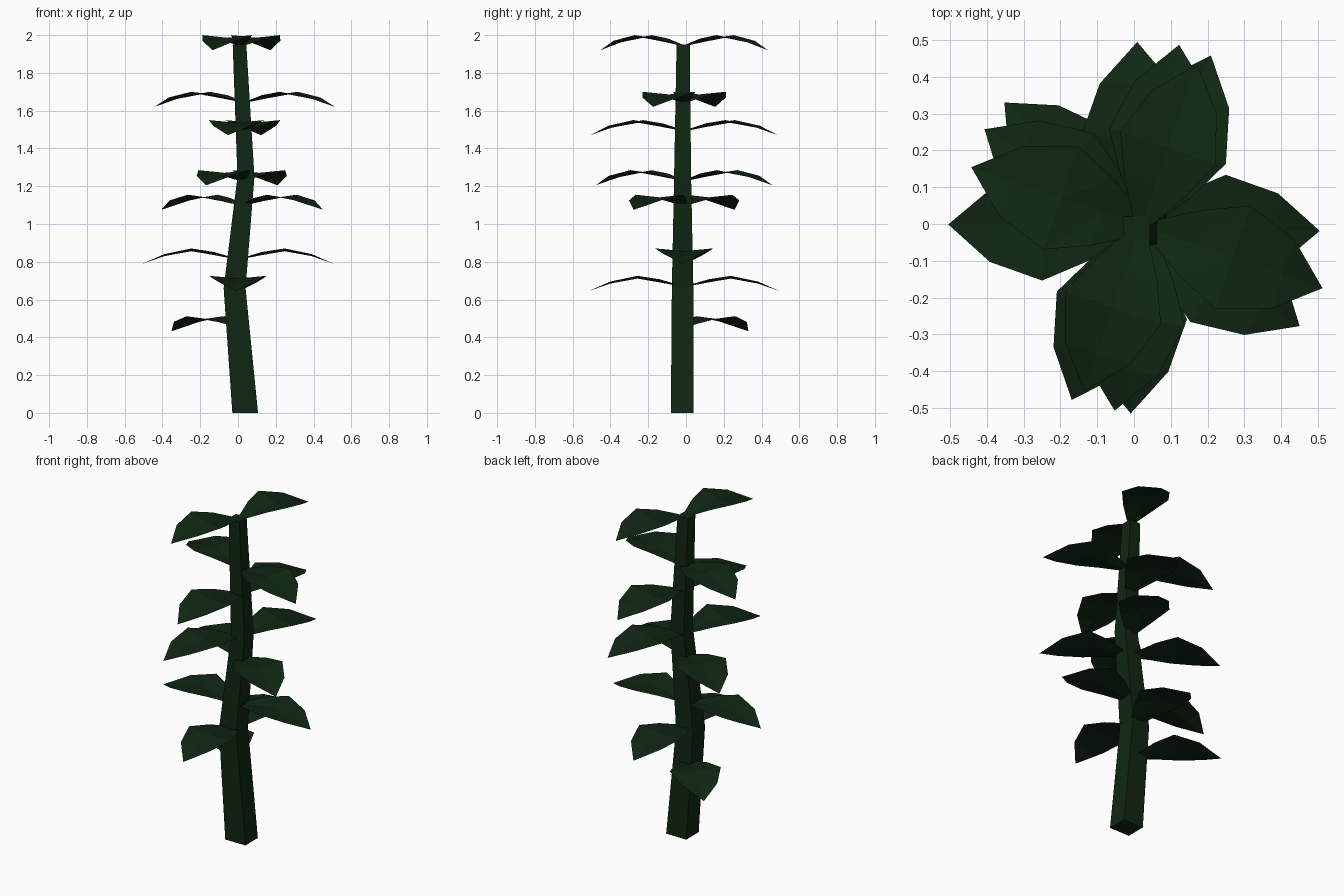
import bpy, bmesh
from math import radians, cos, sin

old = bpy.data.objects.get("Cube")
if old:
    bpy.data.objects.remove(old, do_unlink=True)

green = bpy.data.materials.new("dark green")
green.use_nodes = True
green.diffuse_color = (0.005, 0.02, 0.006, 1)
green.node_tree.nodes["Principled BSDF"].inputs["Base Color"].default_value = green.diffuse_color


def add_object(name, bm):
    bmesh.ops.recalc_face_normals(bm, faces=bm.faces)
    mesh = bpy.data.meshes.new(name)
    bm.to_mesh(mesh)
    bm.free()
    mesh.materials.append(green)
    obj = bpy.data.objects.new(name, mesh)
    bpy.context.collection.objects.link(obj)
    return obj


# Stem: four-sided, tapering and bending; sections are x, y, z, half width, half depth
sections = [(0.038, -0.02, 0, 0.068, 0.06), (-0.018, -0.018, 0.66, 0.058, 0.057),
            (0.042, -0.018, 1.25, 0.045, 0.045), (0.008, -0.015, 1.95, 0.036, 0.035)]
bm = bmesh.new()
rings = [[bm.verts.new((x + sx * w, y + sy * d, z))
          for sx, sy in ((-1, -1), (1, -1), (1, 1), (-1, 1))]
         for x, y, z, w, d in sections]
for low, high in zip(rings, rings[1:]):
    for i in range(4):
        j = (i + 1) % 4
        bm.faces.new((low[i], low[j], high[j], high[i]))
bm.faces.new(rings[0])
bm.faces.new(rings[-1])
add_object("stem", bm)

# Leaf rows: distance from stem axis, half width, edge drop, midrib drop
LEAF_ROWS = [(0.02, 0.03, 0.05, 0.055), (0.13, 0.096, 0.018, 0.034),
             (0.247, 0.148, 0, 0.014), (0.39, 0.1, 0.03, 0.04)]
LEAF_TIP = (0.505, 0.08)


def add_leaf(name, x, z, angle, scale):
    """Arched, pointed leaf folded slightly along its midrib."""
    bm = bmesh.new()
    c, s = cos(radians(angle)), sin(radians(angle))

    def vert(r, side, drop):
        r, side = r * scale, side * scale
        return bm.verts.new((x + r * c - side * s, -0.01 + r * s + side * c, z - drop))

    rows = [(vert(r, -w, edge), vert(r, 0, mid), vert(r, w, edge))
            for r, w, edge, mid in LEAF_ROWS]
    tip = vert(LEAF_TIP[0], 0, LEAF_TIP[1])
    for a, b in zip(rows, rows[1:]):
        for i in range(2):
            bm.faces.new((a[i], b[i], b[i + 1]))
            bm.faces.new((a[i], b[i + 1], a[i + 1]))
    for i in range(2):
        bm.faces.new((rows[-1][i], tip, rows[-1][i + 1]))
    leaf = add_object(name, bm)
    # Keep the upper side of the blade facing up
    if sum(p.normal.z for p in leaf.data.polygons) < 0:
        leaf.data.flip_normals()


# Leaf pairs up the stem: x centre, crest height, direction, scale
PAIRS = [(0, 0.725, 89, 1), (0, 0.87, -1, 1), (0.022, 1.155, -32, 1),
         (0.02, 1.285, 68, 1), (0.035, 1.55, 80, 1),
         (0.035, 1.7, -19, 1), (0.018, 2.0, 71, 0.93)]
add_leaf("lowest_leaf", 0, 0.512, 136, 0.97)
for n, (x, z, angle, scale) in enumerate(PAIRS, 1):
    add_leaf(f"leaf_{n}_a", x, z, angle, scale)
    add_leaf(f"leaf_{n}_b", x, z, angle + 180, scale)
